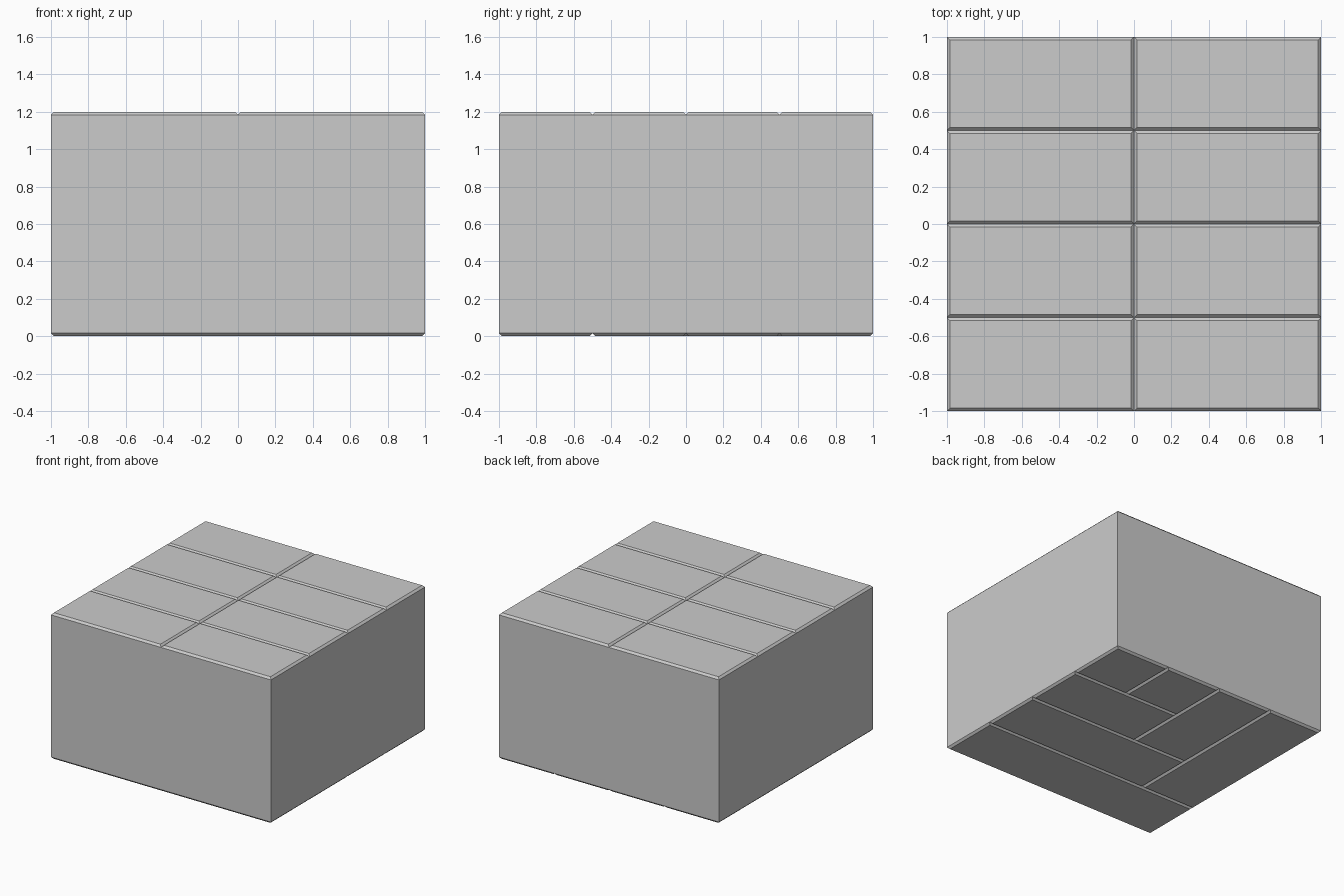
import bpy, bmesh, math

if "Cube" in bpy.data.objects:
    bpy.data.objects.remove(bpy.data.objects["Cube"])

H, C = 1.2, 0.016   # block height, bevel size of each slab

# Rectangles (x0, x1, y0, y1): even slabs on top
top = [(x, x + 1, y / 2, y / 2 + 0.5) for x in (-1, 0) for y in range(-2, 2)]

# Underside: slabs alternate direction, stepping towards the back right corner
bottom = []
for i in range(4):
    a = -1 + i * 0.5
    bottom.append((a, 1, a, a + 0.5))
    if i < 3:
        bottom.append((a, a + 0.5, a + 0.5, 1))

bm = bmesh.new()
verts = {}


def vert(x, y, z):
    key = (round(x, 4), round(y, 4), round(z, 4))
    if key not in verts:
        verts[key] = bm.verts.new(key)
    return verts[key]


def corners(rects):
    return {(x, y) for x0, x1, y0, y1 in rects for x in (x0, x1) for y in (y0, y1)}


def outline(rect, pts):
    """All layout corners on the rim of a rectangle, in order around it."""
    x0, x1, y0, y1 = rect
    cx, cy = (x0 + x1) / 2, (y0 + y1) / 2
    rim = [p for p in pts if x0 <= p[0] <= x1 and y0 <= p[1] <= y1
           and (p[0] in (x0, x1) or p[1] in (y0, y1))]
    return sorted(rim, key=lambda p: math.atan2(p[1] - cy, p[0] - cx))


# Slab faces, with outer rims at the foot of the bevels
caps = []
for rects, z_rim, z_face in ((top, H - C, H), (bottom, C, 0)):
    pts = corners(rects)
    for r in rects:
        face = bm.faces.new([vert(x, y, z_rim) for x, y in outline(r, pts)])
        caps.append((face, z_face))

# Four plain side walls
for axis in (0, 1):
    for side in (-1, 1):
        hi = sorted(p for p in corners(top) if p[axis] == side)
        lo = sorted(p for p in corners(bottom) if p[axis] == side)
        bm.faces.new([vert(*p, C) for p in lo] + [vert(*p, H - C) for p in reversed(hi)])

bmesh.ops.recalc_face_normals(bm, faces=bm.faces[:])

# Inset each slab and push it out to form the V grooves
bmesh.ops.inset_individual(bm, faces=[f for f, z in caps], thickness=C, use_even_offset=True)
for face, z in caps:
    for v in face.verts:
        v.co.z = z
bmesh.ops.recalc_face_normals(bm, faces=bm.faces[:])

mesh = bpy.data.meshes.new("paved_block")
bm.to_mesh(mesh)
bm.free()
bpy.context.collection.objects.link(bpy.data.objects.new("paved_block", mesh))
